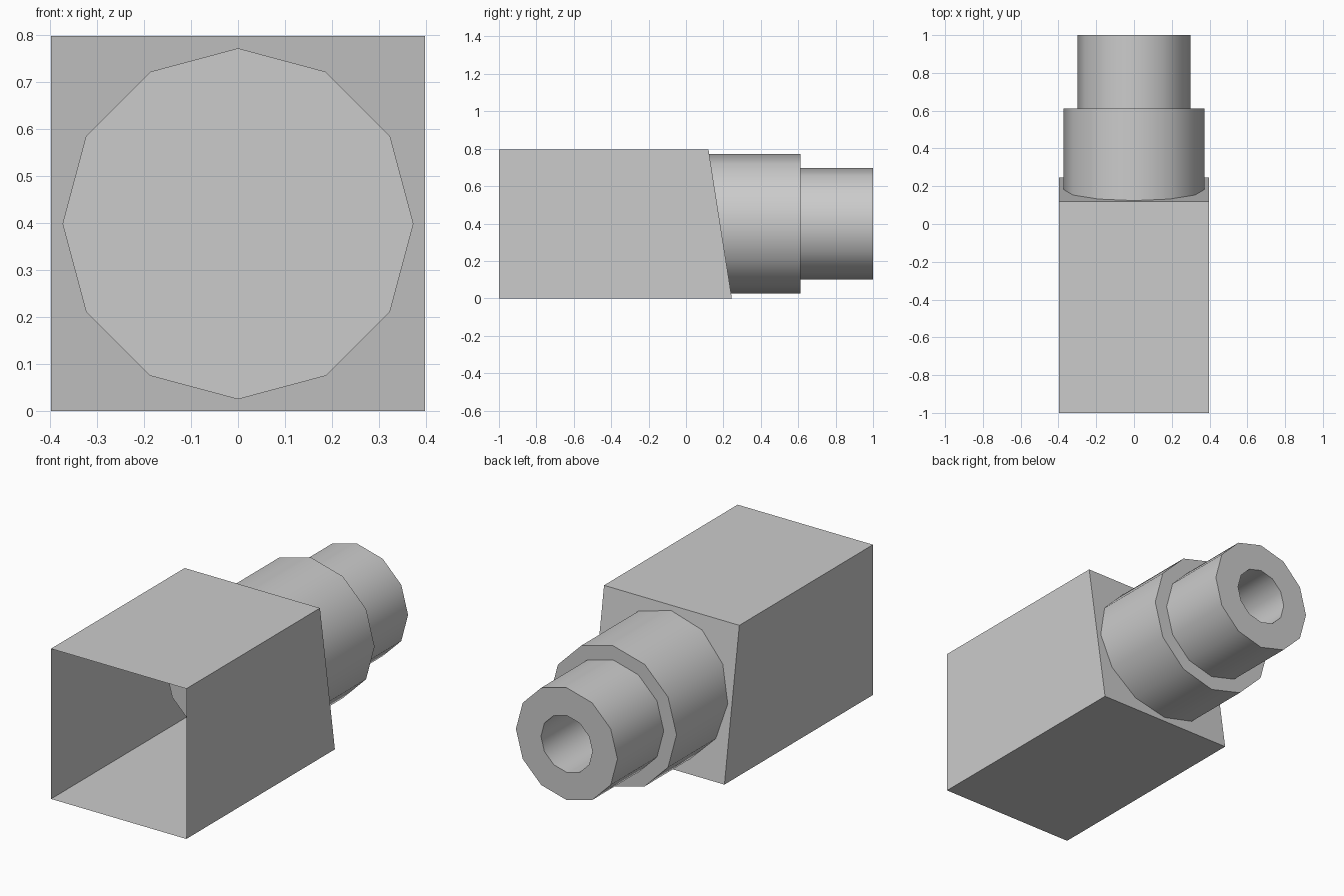
import bpy, bmesh
from math import radians, sin, cos, tau

if "Cube" in bpy.data.objects:
    bpy.data.objects.remove(bpy.data.objects["Cube"])

AXIS_Z, SIDES = 0.398, 12


def make_object(name, bm, smooth=False):
    bmesh.ops.remove_doubles(bm, verts=bm.verts, dist=1e-5)
    mesh = bpy.data.meshes.new(name)
    bm.to_mesh(mesh)
    bm.free()
    obj = bpy.data.objects.new(name, mesh)
    bpy.context.collection.objects.link(obj)
    if smooth:
        bpy.ops.object.select_all(action='DESELECT')
        obj.select_set(True)
        bpy.context.view_layer.objects.active = obj
        bpy.ops.object.shade_smooth_by_angle(angle=radians(40))
    return obj


def rings(bm, profile):
    """Loops of vertices around the y axis, joined; profile is (radius, y)."""
    loops = [[bm.verts.new((r * cos(tau * i / SIDES), y, AXIS_Z + r * sin(tau * i / SIDES)))
              for i in range(SIDES)] for r, y in profile]
    for a, b in zip(loops, loops[1:]):
        for i in range(SIDES):
            j = (i + 1) % SIDES
            bm.faces.new((a[i], a[j], b[j], b[i]))
    return loops


# housing: thin box, open at the front, with a slanted back wall
W, H = 0.397, 0.797
bm = bmesh.new()
side = [(-1, 0), (0.245, 0), (0.12, H), (-1, H)]
left = [bm.verts.new((-W, y, z)) for y, z in side]
right = [bm.verts.new((W, y, z)) for y, z in side]
bm.faces.new(left[::-1])
bm.faces.new(right)
for i in range(3):
    bm.faces.new((left[i], left[i + 1], right[i + 1], right[i]))
make_object("housing", bm)

# collar: solid cylinder passing through the back wall
bm = bmesh.new()
front, back = rings(bm, [(0.373, -0.09), (0.373, 0.612)])
bm.faces.new(front)
bm.faces.new(back)
bmesh.ops.recalc_face_normals(bm, faces=bm.faces)
make_object("collar", bm, True)

# nozzle: narrower tube with a round bore
bm = bmesh.new()
rings(bm, [(0.298, 0.612), (0.298, 1.0), (0.151, 1.0), (0.151, 0.612), (0.298, 0.612)])
bmesh.ops.remove_doubles(bm, verts=bm.verts, dist=1e-5)
bmesh.ops.recalc_face_normals(bm, faces=bm.faces)
make_object("nozzle", bm, True)
